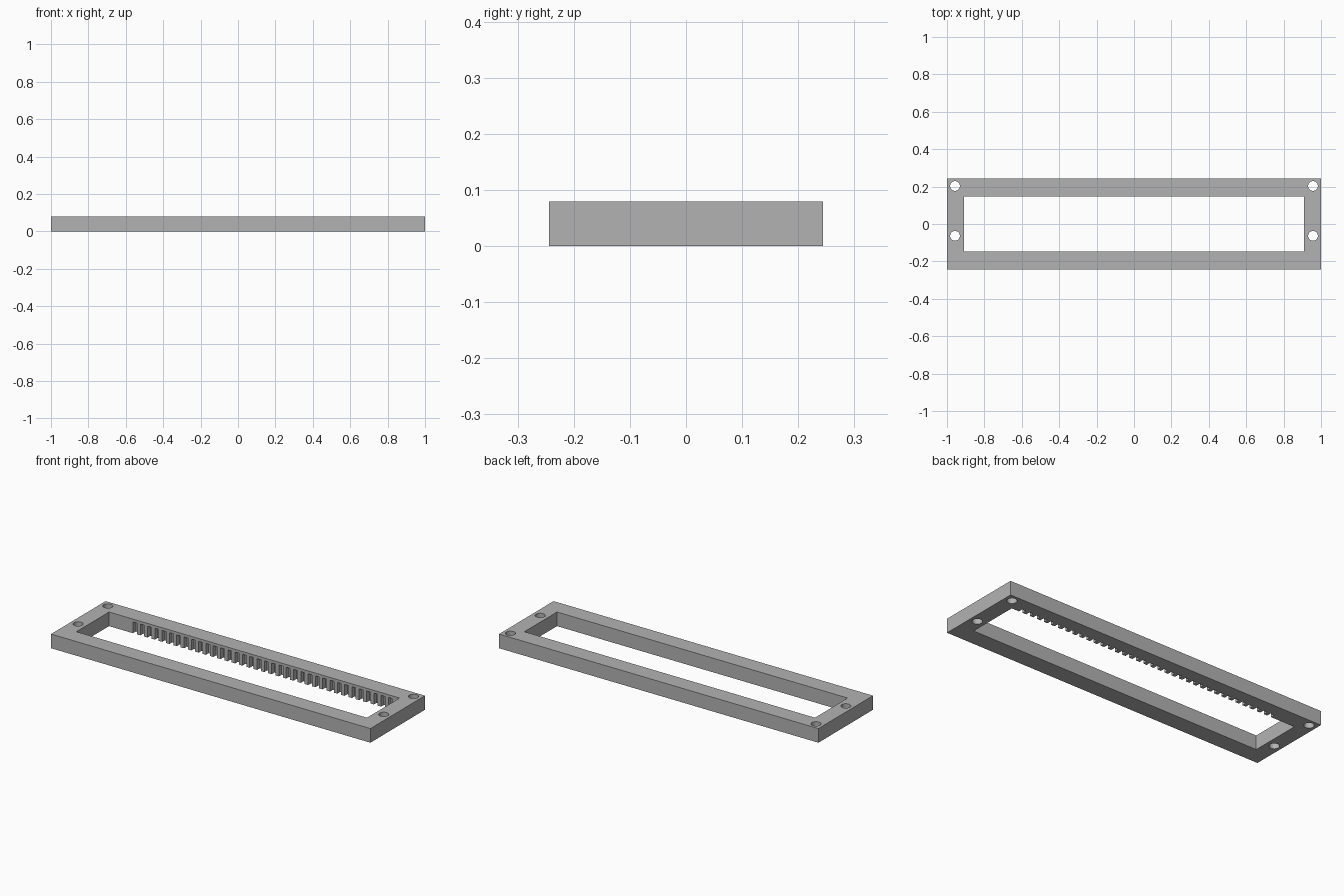
import bpy
import bmesh
from mathutils import Matrix, Vector

cube = bpy.data.objects.get("Cube")
if cube:
    bpy.data.objects.remove(cube, do_unlink=True)

HALF_X, HALF_Y, HEIGHT = 1.0, 0.244, 0.08
IN_X, IN_Y = 0.91, 0.146
SLOTS, PITCH, FIRST = 36, 0.0457, -0.76
SLOT_W, SLOT_D, LIP = 0.024, 0.025, 0.016

grey = bpy.data.materials.new("plain grey")
grey.use_nodes = True
colour = (0.45, 0.45, 0.45, 1)
grey.diffuse_color = colour
grey.node_tree.nodes["Principled BSDF"].inputs["Base Color"].default_value = colour


def add_box(bm, lo, hi):
    lo, hi = Vector(lo), Vector(hi)
    bmesh.ops.create_cube(bm, size=1, matrix=Matrix.Translation((lo + hi) / 2)
                          @ Matrix.Diagonal((*(hi - lo), 1)))


def make_object(name, bm):
    mesh = bpy.data.meshes.new(name)
    bm.to_mesh(mesh)
    bm.free()
    mesh.materials.append(grey)
    obj = bpy.data.objects.new(name, mesh)
    bpy.context.collection.objects.link(obj)
    return obj


# Solid slab for the frame
bm = bmesh.new()
add_box(bm, (-HALF_X, -HALF_Y, 0), (HALF_X, HALF_Y, HEIGHT))
frame = make_object("slotted_frame", bm)

# Central window
window = bmesh.new()
add_box(window, (-IN_X, -IN_Y, -0.1), (IN_X, IN_Y, 0.2))

# Four screw holes
holes = bmesh.new()
for x in (-0.957, 0.957):
    for y in (-0.063, 0.203):
        bmesh.ops.create_cone(holes, cap_ends=True, segments=32, radius1=0.026,
                              radius2=0.026, depth=0.4,
                              matrix=Matrix.Translation((x, y, 0)))

# Row of slots under the lip of the back rail, open at the bottom
slots = bmesh.new()
for i in range(SLOTS):
    x = FIRST + i * PITCH
    add_box(slots, (x, IN_Y - 0.02, -0.05), (x + SLOT_W, IN_Y + SLOT_D, HEIGHT - LIP))

# Cut each set in turn and discard its cutter
for name, cutter_bm in (("window", window), ("holes", holes), ("slots", slots)):
    cutter = make_object(name + "_cutter", cutter_bm)
    cutter.hide_render = True
    mod = frame.modifiers.new(name, "BOOLEAN")
    mod.operation, mod.solver, mod.object = "DIFFERENCE", "EXACT", cutter
    bpy.context.view_layer.objects.active = frame
    bpy.ops.object.modifier_apply(modifier=mod.name)
    bpy.data.objects.remove(cutter, do_unlink=True)

# Smooth hole walls, sharp edges elsewhere
frame.select_set(True)
bpy.ops.object.shade_smooth_by_angle(angle=0.5)
